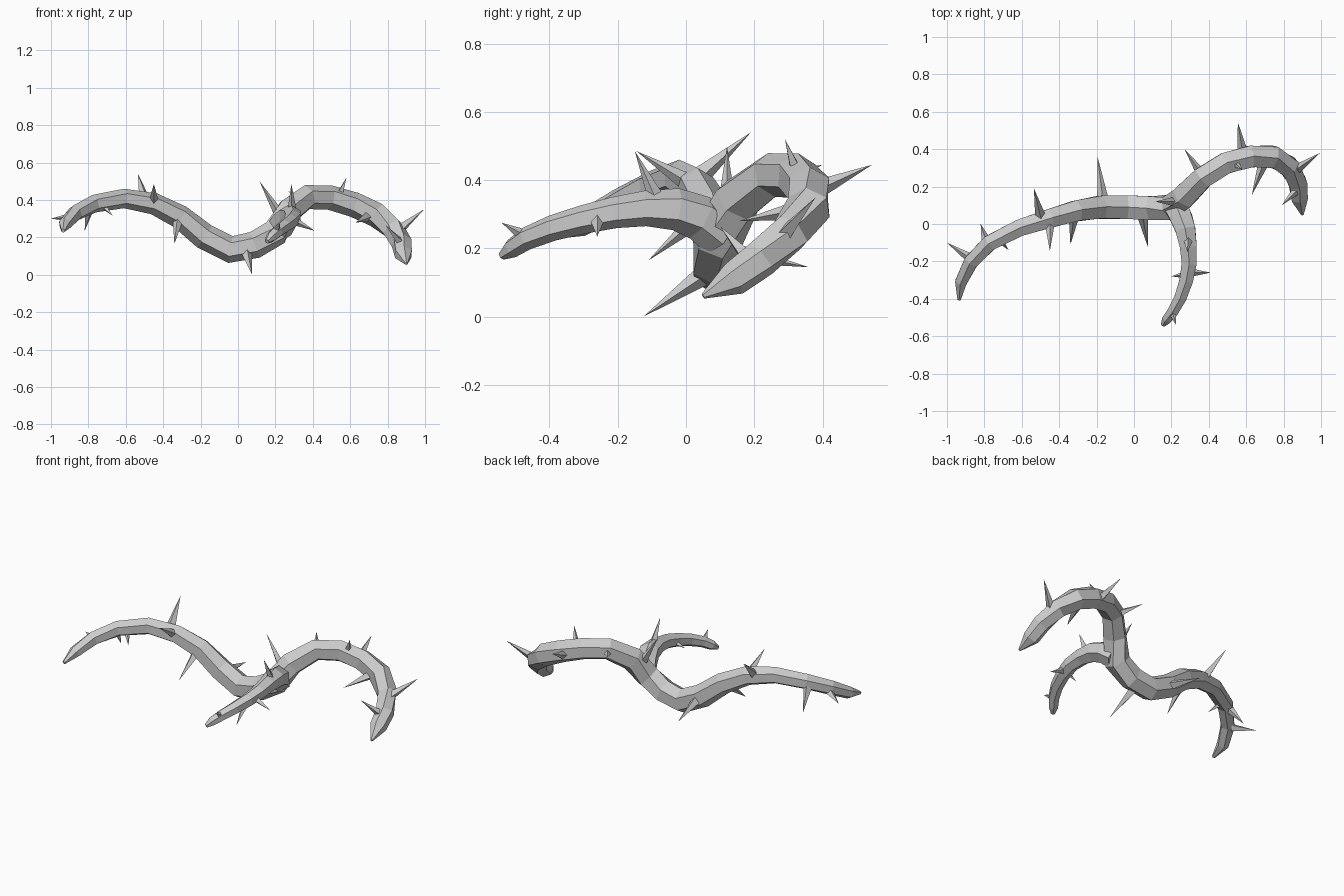
import bpy, bmesh, math
from mathutils import Vector

Z = Vector((0, 0, 1))


def finish(bm, name):
    bmesh.ops.recalc_face_normals(bm, faces=bm.faces)
    mesh = bpy.data.meshes.new(name)
    bm.to_mesh(mesh)
    bm.free()
    obj = bpy.data.objects.new(name, mesh)
    bpy.context.collection.objects.link(obj)
    return obj


def vine(name, path, sides=6):
    """Six-sided tube along (x, y, z, radius) points with an edge on top."""
    bm = bmesh.new()
    pts = [Vector(p[:3]) for p in path]
    rings = []
    for i, p in enumerate(pts):
        tangent = (pts[min(i + 1, len(pts) - 1)] - pts[max(i - 1, 0)]).normalized()
        side = tangent.cross(Z).normalized()
        up = side.cross(tangent)
        r = path[i][3]
        angles = [2 * math.pi * k / sides for k in range(sides)]
        rings.append([bm.verts.new(p + r * (math.cos(a) * up + math.sin(a) * side))
                      for a in angles])
    for a, b in zip(rings, rings[1:]):
        for k in range(sides):
            n = (k + 1) % sides
            bm.faces.new((a[k], a[n], b[n], b[k]))
    bm.faces.new(rings[0])
    bm.faces.new(rings[-1])
    return finish(bm, name)


def thorn(name, base, tip, r=0.025):
    """Slim four-sided spike from a point inside the vine to its tip."""
    bm = bmesh.new()
    base, tip = Vector(base), Vector(tip)
    axis = (tip - base).normalized()
    side = axis.cross(Z).normalized()
    up = side.cross(axis)
    ring = [bm.verts.new(base + r * d) for d in (side, up, -side, -up)]
    top = bm.verts.new(tip)
    bm.faces.new(ring)
    for k in range(4):
        bm.faces.new((ring[k], ring[(k + 1) % 4], top))
    return finish(bm, name)


# Main stem, left tip to right tip
vine("main_stem", [
    (-0.935, -0.405, 0.235, 0.010), (-0.925, -0.31, 0.27, 0.036),
    (-0.87, -0.20, 0.33, 0.044), (-0.77, -0.10, 0.38, 0.048),
    (-0.61, -0.02, 0.408, 0.052), (-0.45, 0.03, 0.38, 0.058),
    (-0.31, 0.07, 0.31, 0.064), (-0.18, 0.09, 0.205, 0.070),
    (-0.04, 0.09, 0.135, 0.073), (0.09, 0.085, 0.16, 0.073),
    (0.20, 0.09, 0.225, 0.075), (0.27, 0.15, 0.34, 0.073),
    (0.37, 0.25, 0.415, 0.066), (0.49, 0.325, 0.413, 0.066),
    (0.62, 0.36, 0.375, 0.067), (0.74, 0.36, 0.32, 0.067),
    (0.83, 0.305, 0.245, 0.062), (0.875, 0.22, 0.17, 0.056),
    (0.885, 0.14, 0.11, 0.050), (0.90, 0.05, 0.06, 0.008)])

# Side branch curving to the front
vine("side_branch", [
    (0.22, 0.10, 0.24, 0.070), (0.25, 0.04, 0.29, 0.068),
    (0.275, -0.03, 0.315, 0.062), (0.29, -0.12, 0.317, 0.052),
    (0.295, -0.21, 0.305, 0.046), (0.28, -0.30, 0.285, 0.042),
    (0.25, -0.39, 0.26, 0.038), (0.21, -0.465, 0.23, 0.034),
    (0.175, -0.51, 0.20, 0.029), (0.155, -0.54, 0.178, 0.013)])

# Thorns: base, tip
thorns = [
    ((-0.88, -0.18, 0.31), (-1.0, -0.10, 0.30)),
    ((-0.79, -0.09, 0.36), (-0.82, 0.0, 0.235)),
    ((-0.73, -0.07, 0.38), (-0.67, -0.14, 0.315)),
    ((-0.50, 0.04, 0.41), (-0.535, 0.19, 0.54)),
    ((-0.45, 0.01, 0.39), (-0.45, -0.145, 0.485)),
    ((-0.32, 0.05, 0.30), (-0.34, -0.11, 0.165)),
    ((-0.165, 0.12, 0.19), (-0.195, 0.36, 0.145)),
    ((0.045, 0.05, 0.12), (0.075, -0.125, 0.0)),
    ((0.24, 0.12, 0.29), (0.115, 0.12, 0.50)),
    ((0.36, 0.27, 0.40), (0.27, 0.40, 0.445)),
    ((0.58, 0.39, 0.375), (0.555, 0.545, 0.445)),
    ((0.54, 0.325, 0.42), (0.58, 0.29, 0.52)),
    ((0.69, 0.32, 0.31), (0.63, 0.155, 0.28)),
    ((0.85, 0.28, 0.23), (0.995, 0.38, 0.35)),
    ((0.88, 0.19, 0.16), (0.79, 0.10, 0.265)),
    ((0.29, -0.08, 0.33), (0.285, -0.15, 0.485)),
    ((0.295, -0.26, 0.29), (0.41, -0.26, 0.235)),
    ((0.28, -0.27, 0.29), (0.20, -0.28, 0.26)),
    ((0.205, -0.47, 0.235), (0.225, -0.54, 0.275)),
]
for i, (base, tip) in enumerate(thorns):
    length = (Vector(tip) - Vector(base)).length
    thorn(f"thorn_{i + 1}", base, tip, 0.015 + 0.07 * length)
